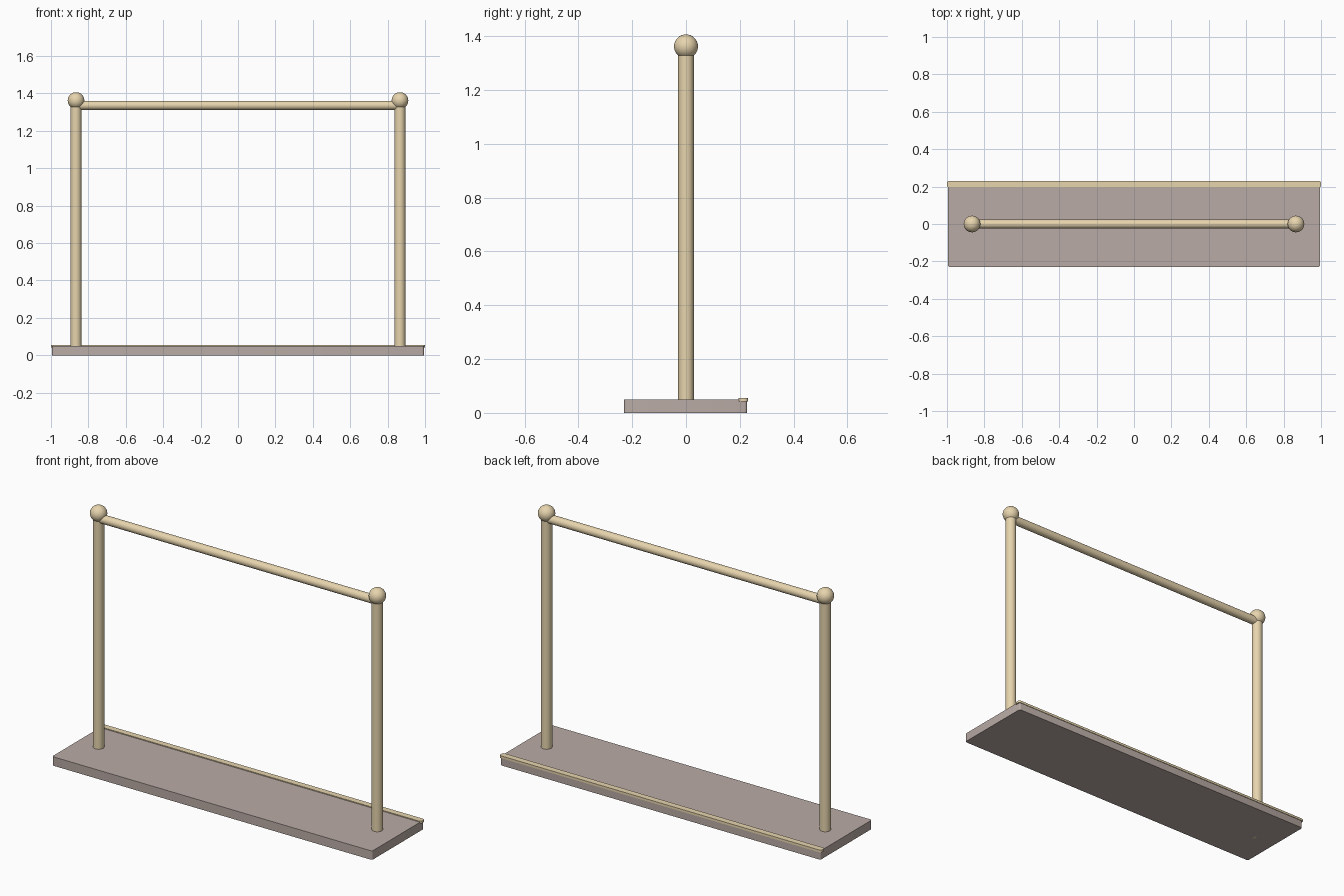
import bpy
import math

if "Cube" in bpy.data.objects:
    bpy.data.objects.remove(bpy.data.objects["Cube"])


def material(name, rgb):
    m = bpy.data.materials.new(name)
    m.diffuse_color = (*rgb, 1)
    m.use_nodes = True
    m.node_tree.nodes["Principled BSDF"].inputs["Base Color"].default_value = m.diffuse_color
    return m


BRASS = material("pale_brass", (0.80, 0.66, 0.42))
STONE = material("warm_stone", (0.49, 0.41, 0.38))


def finish(name, mat):
    ob = bpy.context.object
    ob.name = name
    ob.data.materials.append(mat)
    bpy.ops.object.shade_smooth_by_angle(angle=math.radians(35))
    return ob


def rod(name, radius, length, loc, rot=(0, 0, 0)):
    bpy.ops.mesh.primitive_cylinder_add(vertices=32, radius=radius, depth=length,
                                        location=loc, rotation=rot)
    return finish(name, BRASS)


def slab(name, mat, lo, hi, corner):
    """Box between two corners with rounded vertical edges."""
    bpy.ops.mesh.primitive_cube_add(size=1, location=[(a + b) / 2 for a, b in zip(lo, hi)])
    ob = bpy.context.object
    ob.scale = [b - a for a, b in zip(lo, hi)]
    bpy.ops.object.transform_apply(location=False, rotation=False, scale=True)
    # round only the upright edges
    weights = ob.data.attributes.new("bevel_weight_edge", 'FLOAT', 'EDGE')
    for e in ob.data.edges:
        a, b = (ob.data.vertices[i].co for i in e.vertices)
        weights.data[e.index].value = 1.0 if abs(a.z - b.z) > 1e-5 else 0.0
    bev = ob.modifiers.new("rounded_corners", 'BEVEL')
    bev.limit_method = 'WEIGHT'
    bev.width = corner
    bev.segments = 4
    bpy.ops.object.modifier_apply(modifier=bev.name)
    return finish(name, mat)


# Base plate and the thin trim strip along its back edge
slab("base_plate", STONE, (-0.994, -0.23, 0), (0.994, 0.227, 0.05), 0.010)
slab("back_trim", BRASS, (-1.0, 0.195, 0.042), (1.0, 0.23, 0.055), 0.011)

# Upright posts with ball finials
for side, x in (("left", -0.866), ("right", 0.866)):
    rod(side + "_post", 0.029, 1.332, (x, 0, 0.666))
    bpy.ops.mesh.primitive_uv_sphere_add(segments=32, ring_count=16, radius=0.0445,
                                         location=(x, 0, 1.362))
    finish(side + "_finial", BRASS)

# Top rail
rod("top_rail", 0.024, 1.732, (0, 0, 1.336), (0, math.pi / 2, 0))
